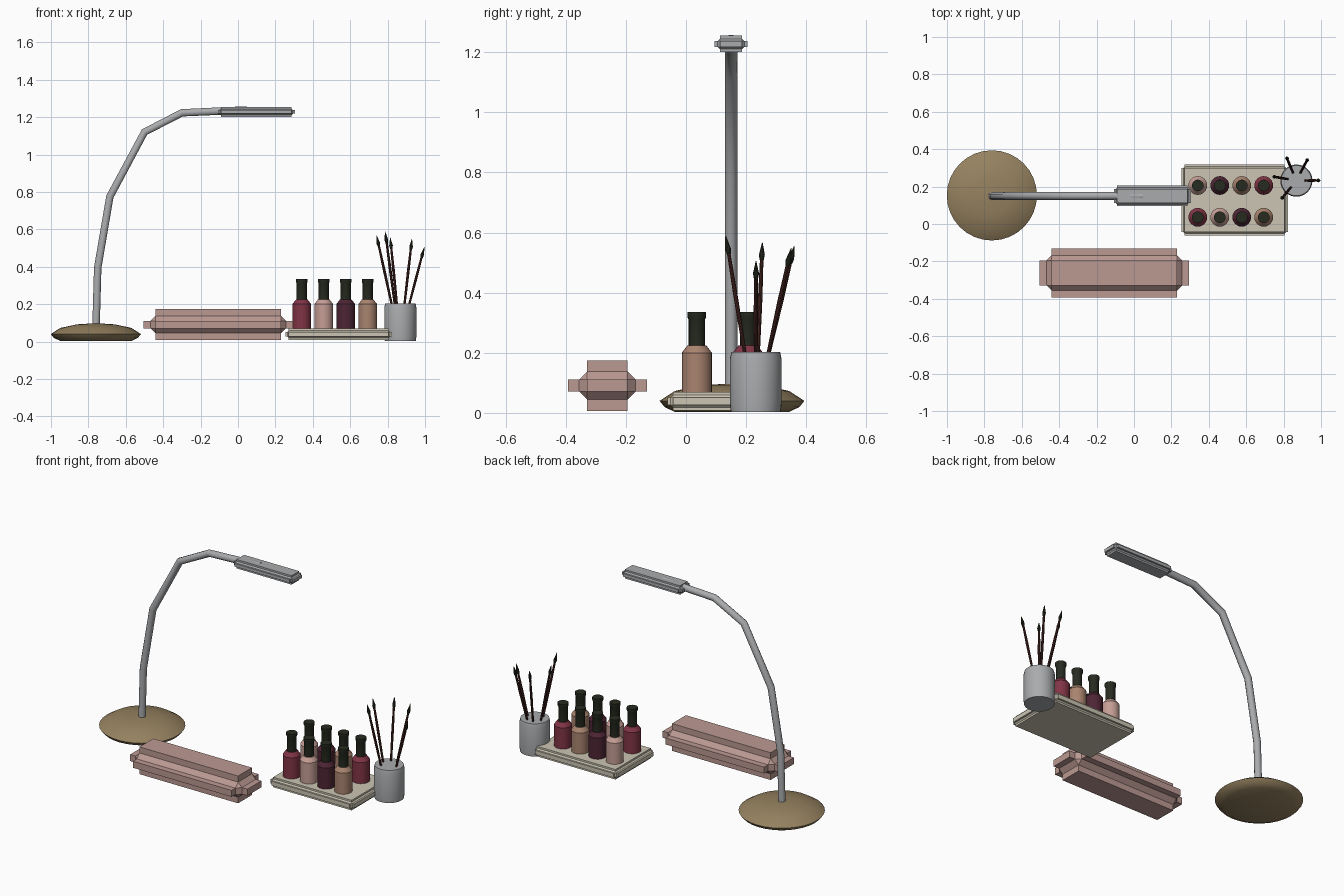
import bpy
from math import pi, cos, sin
from mathutils import Vector

if "Cube" in bpy.data.objects:
    bpy.data.objects.remove(bpy.data.objects["Cube"], do_unlink=True)


def material(name, rgb):
    m = bpy.data.materials.new(name)
    m.use_nodes = True
    m.diffuse_color = (*rgb, 1)
    m.node_tree.nodes["Principled BSDF"].inputs["Base Color"].default_value = (*rgb, 1)
    return m


ROSE = material("dusty rose fabric", (.50, .32, .29))
METAL = material("brushed metal", (.40, .41, .42))
BRONZE = material("bronze", (.30, .22, .115))
CREAM = material("cream tray", (.60, .56, .45))
RED = material("red polish", (.22, .035, .06))
PINK = material("pink polish", (.56, .34, .30))
PLUM = material("plum polish", (.075, .018, .034))
TAN = material("tan polish", (.40, .23, .16))
BLACK = material("black cap", (.02, .024, .014))
BROWN = material("brush handle", (.065, .02, .016))


def add_mesh(name, verts, faces, mat):
    me = bpy.data.meshes.new(name)
    me.from_pydata(verts, [], faces)
    ob = bpy.data.objects.new(name, me)
    bpy.context.collection.objects.link(ob)
    me.materials.append(mat)
    return ob


def smooth(ob, angle=.6):
    bpy.ops.object.select_all(action='DESELECT')
    ob.select_set(True)
    bpy.context.view_layer.objects.active = ob
    bpy.ops.object.shade_smooth_by_angle(angle=angle)


def lathe(name, profile, loc, mat, sides=24, axis=None):
    """Closed solid turned from (radius, height) rings, bottom to top."""
    verts = [(r * cos(2 * pi * i / sides), r * sin(2 * pi * i / sides), z)
             for r, z in profile for i in range(sides)]
    faces = [(k * sides + i, k * sides + (i + 1) % sides,
              (k + 1) * sides + (i + 1) % sides, (k + 1) * sides + i)
             for k in range(len(profile) - 1) for i in range(sides)]
    faces.append(tuple(reversed(range(sides))))
    faces.append(tuple(range(len(verts) - sides, len(verts))))
    ob = add_mesh(name, verts, faces, mat)
    ob.location = loc
    if axis is not None:
        ob.rotation_mode = 'QUATERNION'
        ob.rotation_quaternion = axis.to_track_quat('Z', 'Y')
    smooth(ob)
    return ob


def cove_box(name, lo, hi, cove, mat):
    """Box whose edges are cut by a stepped, inward bevel."""
    verts = [(x, y, z) for x in (lo[0], hi[0]) for y in (lo[1], hi[1]) for z in (lo[2], hi[2])]
    faces = [(0, 1, 3, 2), (4, 6, 7, 5), (0, 4, 5, 1), (2, 3, 7, 6), (0, 2, 6, 4), (1, 5, 7, 3)]
    ob = add_mesh(name, verts, faces, mat)
    b = ob.modifiers.new("Cove", 'BEVEL')
    b.width, b.segments, b.profile = cove, 3, 0
    return ob


# Hand cushion and bottle tray
cove_box("hand_cushion", (-.505, -.393, .007), (.295, -.13, .175), .064, ROSE)
cove_box("bottle_tray", (.253, -.062, .008), (.823, .318, .07), .018, CREAM)

# Lamp: weighted foot, bent arm, flat head
lathe("lamp_base", [(.19, .003), (.225, .02), (.241, .04), (.19, .073), (.1, .092), (.02, .097)],
      (-.76, .153, 0), BRONZE, 32)
curve = bpy.data.curves.new("lamp_arm", 'CURVE')
curve.dimensions = '3D'
curve.bevel_depth, curve.bevel_resolution, curve.use_fill_caps = .021, 3, True
path = [(-.76, .05), (-.75, .395), (-.685, .775), (-.5, 1.12), (-.3, 1.223), (-.1, 1.232), (.05, 1.238)]
spline = curve.splines.new('POLY')
spline.points.add(len(path) - 1)
for p, (x, z) in zip(spline.points, path):
    p.co = (x, .15, z, 1)
spline.use_smooth = True
arm = bpy.data.objects.new("lamp_arm", curve)
bpy.context.collection.objects.link(arm)
curve.materials.append(METAL)
cove_box("lamp_head", (-.108, .095, 1.2), (.304, .205, 1.255), .018, METAL)

# Two rows of polish bottles, colours shifted by one in the back row
polish = [RED, PINK, PLUM, TAN]
for row, y in enumerate((.036, .206)):
    for col in range(4):
        loc = (.341 + .1175 * col, y, 0)
        tag = f"{'front' if row == 0 else 'back'}_{col + 1}"
        lathe("bottle_" + tag, [(.05, .068), (.05, .2), (.031, .225)], loc, polish[(col + row) % 4])
        lathe("cap_" + tag, [(.027, .22), (.027, .31), (.031, .318), (.031, .335)], loc, BLACK, 20)

# Brush cup with five leaning brushes
centre = Vector((.868, .232, 0))
lathe("brush_cup", [(.083, .003), (.086, .03), (.086, .18), (.081, .203)], centre, METAL, 32)
tips = [(.814, .36, .555), (.93, .35, .548), (.996, .233, .505), (.787, .133, .587), (.741, .254, .567)]
for n, tip in enumerate(map(Vector, tips)):
    out = (tip - centre).xy.normalized()
    root = centre + Vector((out.x * .045, out.y * .045, .19))
    length = (tip - root).length
    neck = length - .06
    lathe(f"brush_handle_{n + 1}", [(.006, 0), (.0075, neck * .6), (.006, neck)], root, BROWN, 10, tip - root)
    lathe(f"brush_bristles_{n + 1}", [(.007, neck), (.010, neck + .018), (.001, length)],
          root, BLACK, 10, tip - root)
